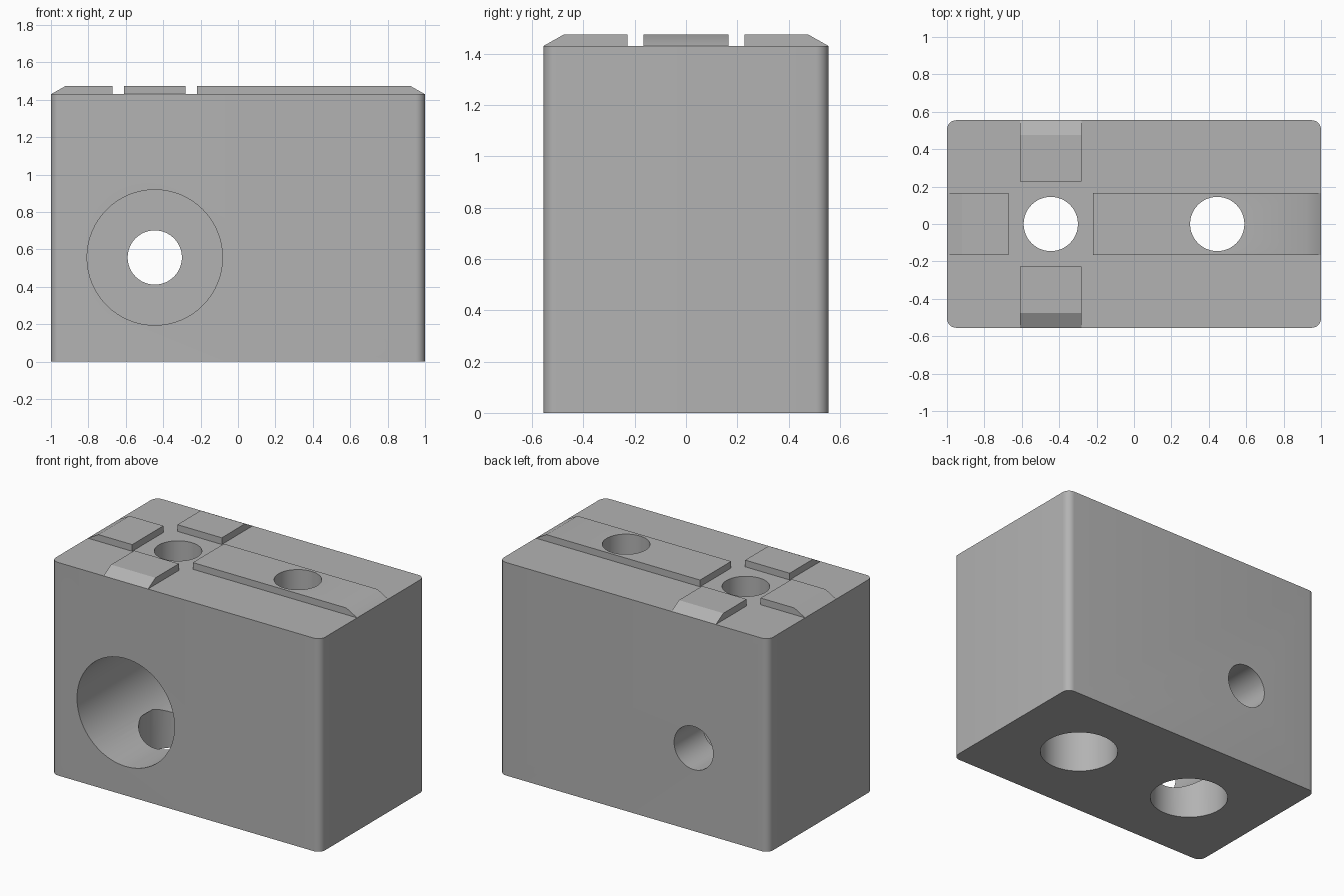
import bpy, bmesh, math
from mathutils import Matrix

cube = bpy.data.objects.get("Cube")
if cube:
    bpy.data.objects.remove(cube, do_unlink=True)

LENGTH, DEPTH, DECK, TOP = 2.0, 1.11, 1.43, 1.475
HOLE_X, HOLE_R = 0.445, 0.145

grey = bpy.data.materials.new("plain grey")
grey.use_nodes = True
grey.diffuse_color = (0.45, 0.45, 0.45, 1)
grey.node_tree.nodes["Principled BSDF"].inputs["Base Color"].default_value = grey.diffuse_color


def add_object(name, bm):
    bmesh.ops.recalc_face_normals(bm, faces=bm.faces)
    mesh = bpy.data.meshes.new(name)
    bm.to_mesh(mesh)
    bm.free()
    mesh.materials.append(grey)
    obj = bpy.data.objects.new(name, mesh)
    bpy.context.collection.objects.link(obj)
    return obj


def cutter(name, x, radius, start, end, along_y=False):
    """Cylinder between two positions on the z axis, or on the y axis."""
    bm = bmesh.new()
    middle = (start + end) / 2
    if along_y:
        place = Matrix.Translation((x, middle, 0.557)) @ Matrix.Rotation(math.pi / 2, 4, 'X')
    else:
        place = Matrix.Translation((x, 0, middle))
    bmesh.ops.create_cone(bm, cap_ends=True, segments=64, radius1=radius,
                          radius2=radius, depth=end - start, matrix=place)
    obj = add_object(name, bm)
    obj.hide_render = True
    obj.hide_set(True)
    return obj


def cut(obj, cutters):
    for tool in cutters:
        mod = obj.modifiers.new(tool.name, 'BOOLEAN')
        mod.operation = 'DIFFERENCE'
        mod.solver = 'EXACT'
        mod.object = tool
    # Bake the cuts into the mesh
    bpy.context.view_layer.update()
    evaluated = obj.evaluated_get(bpy.context.evaluated_depsgraph_get())
    mesh = bpy.data.meshes.new_from_object(evaluated)
    obj.modifiers.clear()
    obj.data = mesh


def ridge(name, inner, outer, width, place):
    """Raised bar running outward from inner to outer, with a ramped outer end."""
    profile = [(inner, DECK - 0.01), (outer - 0.01, DECK - 0.01), (outer, DECK),
               (outer - 0.08, TOP), (inner, TOP)]
    bm = bmesh.new()
    face = bm.faces.new([bm.verts.new((u, -width / 2, z)) for u, z in profile])
    side = bmesh.ops.extrude_face_region(bm, geom=[face])["geom"]
    bmesh.ops.translate(bm, vec=(0, width, 0),
                        verts=[v for v in side if isinstance(v, bmesh.types.BMVert)])
    bm.transform(place)
    return add_object(name, bm)


# Block with rounded upright corners
bm = bmesh.new()
bmesh.ops.create_cube(bm, size=1, matrix=Matrix.Translation((0, 0, DECK / 2))
                      @ Matrix.Diagonal((LENGTH, DEPTH, DECK, 1)))
upright = [e for e in bm.edges if abs(e.verts[0].co.z - e.verts[1].co.z) > 1]
bmesh.ops.bevel(bm, geom=upright, offset=0.05, segments=8, profile=0.5, affect='EDGES')
block = add_object("block", bm)

# Upright holes with counterbores below, and the cross bore with a smaller back hole
tools = []
for side, x in (("left", HOLE_X), ("right", -HOLE_X)):
    tools.append(cutter(side + "_hole_cutter", x, HOLE_R, -0.1, 1.6))
    tools.append(cutter(side + "_counterbore_cutter", x, 0.24, -0.1, 0.28))
tools.append(cutter("front_bore_cutter", -HOLE_X, 0.362, -0.8, 0.25, True))
tools.append(cutter("back_hole_cutter", -HOLE_X, HOLE_R, -0.7, 0.8, True))
cut(block, tools)

# Raised cross-shaped ridges on the deck
long_ridge = ridge("long_ridge", -0.22, LENGTH / 2, 0.33, Matrix.Identity(4))
cut(long_ridge, tools[:1])
ridge("short_ridge", 0.67, LENGTH / 2, 0.33, Matrix.Rotation(math.pi, 4, 'Z'))
for name, turn in (("back_ridge", 1), ("front_ridge", -1)):
    ridge(name, 0.228, DEPTH / 2, 0.33, Matrix.Translation((-HOLE_X, 0, 0))
          @ Matrix.Rotation(turn * math.pi / 2, 4, 'Z'))

# Smooth the curved walls and keep the edges sharp
bpy.ops.object.select_all(action='DESELECT')
for obj in (block, long_ridge):
    obj.select_set(True)
bpy.context.view_layer.objects.active = block
bpy.ops.object.shade_smooth_by_angle(angle=math.radians(30))
